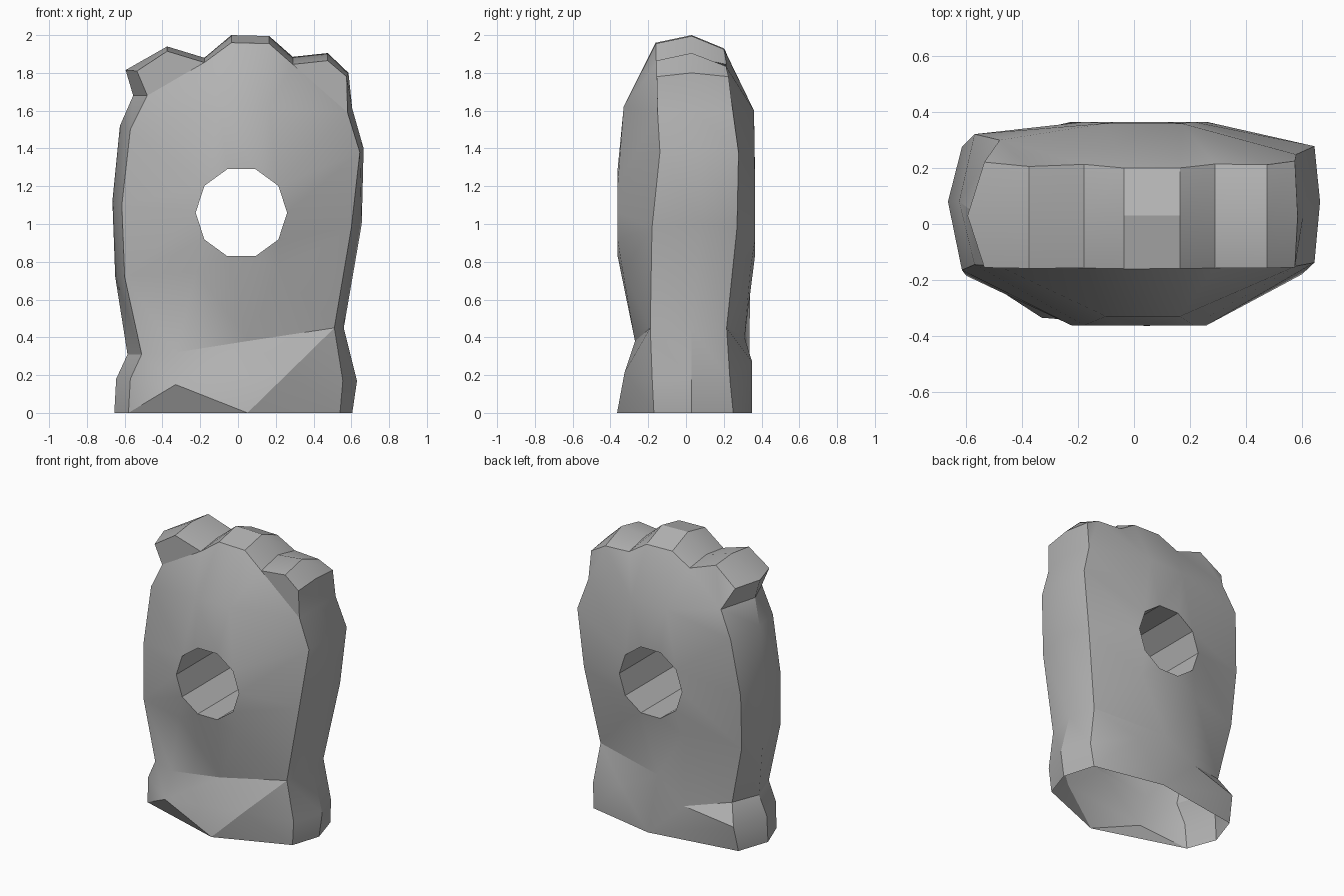
import bpy
import bmesh
import math
from mathutils import Vector
from mathutils.geometry import delaunay_2d_cdt

cube = bpy.data.objects.get("Cube")
if cube:
    bpy.data.objects.remove(cube, do_unlink=True)

# Silhouette from bottom -x, over the lumpy crown, to bottom +x: x, z, rim inset
OUTLINE = [
    (-.655, 0, .075), (-.645, .18, .075), (-.585, .31, .075),
    (-.65, .72, .05), (-.665, 1.12, .05), (-.625, 1.52, .055),
    (-.555, 1.68, .075), (-.595, 1.83, .06), (-.375, 1.955, 0),
    (-.178, 1.895, 0), (-.035, 2, 0), (.165, 1.995, 0), (.29, 1.885, 0),
    (.475, 1.905, 0), (.585, 1.8, .01), (.605, 1.61, .025),
    (.665, 1.4, .02), (.655, 1, .055), (.56, .45, .05),
    (.63, .17, .075), (.605, 0, .065),
]

# Depth of the rims by height: z, front y, back y
DEPTHS = [(0, -.17, .25), (.4, -.19, .21), (1, -.18, .27),
          (1.35, -.135, .285), (1.6, -.15, .25), (2, -.16, .2)]

# Relief points inside each broad face: x, z, y
FRONT_RELIEF = [(.05, 0, -.365), (-.33, .15, -.335), (.05, .38, -.27),
                (-.22, .75, -.335), (.22, .75, -.335),
                (-.1, 1.62, -.33), (.165, 1.62, -.33),
                (-.33, .32, -.26), (.27, .215, -.325)]
BACK_RELIEF = [(.05, 0, .35), (-.22, .25, .335), (0, .4, .31),
               (-.22, .75, .34), (.22, .75, .34),
               (-.1, 1.6, .36), (.17, 1.6, .36), (.26, .27, .35)]

HOLE_SIDES = 10
HOLE_RADIUS = .242
HOLE_CENTRE = (.018, 1.06)


def rim_depth(z, side):
    """Interpolate the rim depth at a height; side 1 is front, 2 is back."""
    for low, high in zip(DEPTHS, DEPTHS[1:]):
        if z <= high[0]:
            t = (z - low[0]) / (high[0] - low[0])
            return low[side] + t * (high[side] - low[side])
    return DEPTHS[-1][side]


def rim_loop(bm, side):
    """Edge loop set slightly inside the silhouette."""
    loop = []
    for x, z, inset in OUTLINE:
        drop = .04 if z > 1.85 else .02 if z > .9 and z != 1.68 else 0
        y = rim_depth(z, side)
        if side == 2:
            if z > 1.9:
                drop = .03 if x < -.1 else .07
            if x < -.5 and 1.4 < z < 1.7:
                y += .06
        loop.append(bm.verts.new((x - math.copysign(inset, x), y, z - drop)))
    return loop


def hole_loop(bm, y):
    loop = []
    for i in range(HOLE_SIDES):
        a = math.tau * i / HOLE_SIDES
        loop.append(bm.verts.new((HOLE_CENTRE[0] + HOLE_RADIUS * math.cos(a), y,
                                  HOLE_CENTRE[1] + HOLE_RADIUS * math.sin(a))))
    return loop


def bridge(bm, a, b, closed=False):
    for i in range(len(a) if closed else len(a) - 1):
        j = (i + 1) % len(a)
        bm.faces.new((a[i], a[j], b[j], b[i]))


def broad_face(bm, rim, hole, relief, ridges):
    """Triangulate between rim and hole through the relief points."""
    inner = [bm.verts.new((x, y, z)) for x, z, y in relief]
    border = rim + [inner[0]]
    verts = border + hole + inner[1:]
    n, h = len(border), len(hole)
    edges = [(i, (i + 1) % n) for i in range(n)]
    edges += [(n + i, n + (i + 1) % h) for i in range(h)]
    edges += [(verts.index(a), verts.index(b)) for a, b in ridges(rim, inner)]
    flat = [Vector((v.co.x, v.co.z)) for v in verts]
    _, _, tris, source, _, _ = delaunay_2d_cdt(flat, edges, [], 1, 1e-5)
    for tri in tris:
        corners = [verts[source[i][0]] for i in tri]
        if not all(v in hole for v in corners):
            bm.faces.new(corners)


def front_ridges(rim, p):
    return [(rim[2], p[7]), (p[7], p[2]), (p[2], rim[18]),
            (p[0], p[8]), (p[8], rim[18]), (p[8], p[2]),
            (rim[0], p[1]), (p[1], p[0]), (p[1], p[8])]


def back_ridges(rim, p):
    return [(rim[2], p[1]), (rim[1], p[1]), (rim[1], p[0]),
            (rim[18], p[2]), (rim[18], p[7]), (p[7], p[2])]


bm = bmesh.new()

# Front rim, widest silhouette and back rim
front = rim_loop(bm, 1)
back = rim_loop(bm, 2)
back[1].co.y = .29
middle = []
for x, z, _ in OUTLINE:
    dip = .015 if x < -.1 and z > 1.8 else 0
    middle.append(bm.verts.new((x, .08 if .6 < z < 1.6 else .03, z - dip)))
bridge(bm, front, middle)
bridge(bm, middle, back)

# Broad faces and the tunnel through them; the underside stays open
hole_front = hole_loop(bm, -.362)
hole_back = hole_loop(bm, .365)
bridge(bm, hole_front, hole_back, closed=True)
broad_face(bm, front, hole_front, FRONT_RELIEF, front_ridges)
broad_face(bm, back, hole_back, BACK_RELIEF, back_ridges)
bmesh.ops.recalc_face_normals(bm, faces=bm.faces)

mesh = bpy.data.meshes.new("holed_stone")
bm.to_mesh(mesh)
bm.free()
stone = bpy.data.objects.new("holed_stone", mesh)
bpy.context.collection.objects.link(stone)

# Stone colour
GREY = (.45, .45, .45, 1)
mat = bpy.data.materials.new("stone_grey")
mat.use_nodes = True
mat.diffuse_color = GREY
mat.node_tree.nodes["Principled BSDF"].inputs["Base Color"].default_value = GREY
mesh.materials.append(mat)

bpy.ops.object.select_all(action="DESELECT")
stone.select_set(True)
bpy.context.view_layer.objects.active = stone
bpy.ops.object.shade_smooth_by_angle(angle=math.radians(30))
